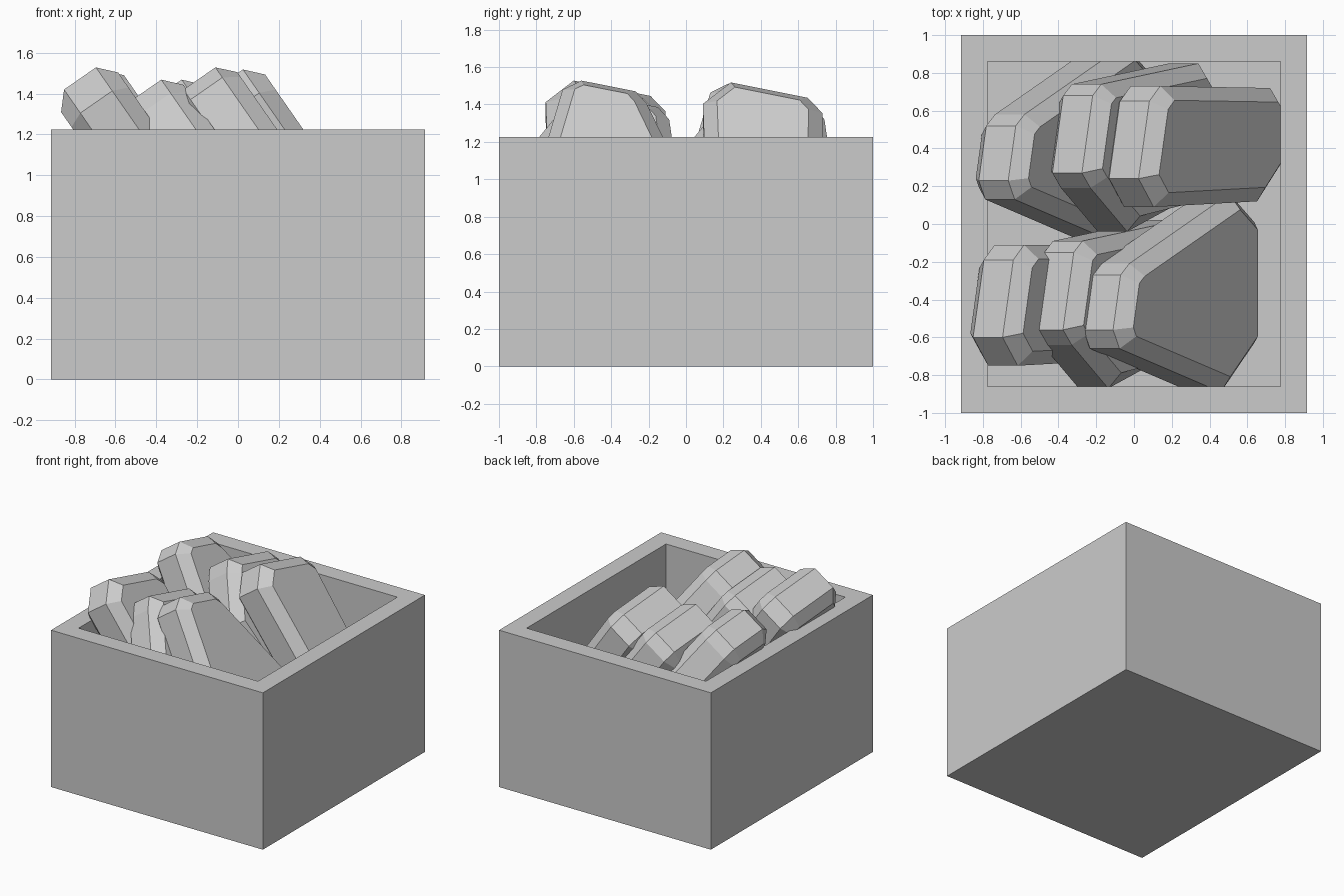
import bpy, bmesh
from mathutils import Vector

if "Cube" in bpy.data.objects:
    bpy.data.objects.remove(bpy.data.objects["Cube"])

def finish(name, bm):
    bmesh.ops.recalc_face_normals(bm, faces=bm.faces[:])
    me = bpy.data.meshes.new(name)
    bm.to_mesh(me)
    bm.free()
    ob = bpy.data.objects.new(name, me)
    bpy.context.collection.objects.link(ob)

# Open crate: four-corner rings from outer base up to the rim and down to the inner floor
bm = bmesh.new()
rings = [[bm.verts.new((sx * x, sy * y, z)) for sx, sy in ((-1, -1), (1, -1), (1, 1), (-1, 1))]
         for x, y, z in ((.915, 1, 0), (.915, 1, 1.225), (.775, .86, 1.225), (.775, .86, .14))]
for a, b in zip(rings, rings[1:]):
    for i in range(4):
        j = (i + 1) % 4
        bm.faces.new((a[i], a[j], b[j], b[i]))
bm.faces.new(rings[0])
bm.faces.new(rings[-1])
finish("crate", bm)

# Leaning slabs: outlines as (sideways y, distance down from the top)
NARROW = [(-.34, .14), (-.19, 0), (.22, .10), (.30, .20), (.29, 1.22),
          (.20, 1.31), (-.12, 1.31), (-.31, 1.10)]
MEDIUM = [(-.24, .08), (-.16, 0), (.25, .10), (.31, .18), (.42, 1.08),
          (.20, 1.30), (-.12, 1.30), (-.32, .90), (-.47, .42)]
WIDE = [(-.23, .06), (-.13, 0), (.16, .07), (.22, .15), (.59, 1.08),
        (.44, 1.31), (-.20, 1.31), (-.46, 1.0)]
DOWN = Vector((.57, 0, -.82)).normalized()
NORMAL = Vector((.82, 0, .57)).normalized()

def slab(name, outline, peak):
    bm = bmesh.new()
    o = Vector(peak)
    front, back = [[bm.verts.new(o + Vector((0, y, 0)) + DOWN * s + NORMAL * n)
                    for y, s in outline] for n in (.08, -.26)]
    caps = [bm.faces.new(front), bm.faces.new(back[::-1])]
    for i in range(len(outline)):
        j = (i + 1) % len(outline)
        bm.faces.new((front[i], back[i], back[j], front[j]))
    # chamfer the rims of both broad faces
    bmesh.ops.bevel(bm, geom=[e for f in caps for e in f.edges], offset=.075,
                    offset_type='OFFSET', segments=1, affect='EDGES')
    finish(name, bm)

for i, (shape, peak) in enumerate([
        (NARROW, (-.70, -.41, 1.525)), (MEDIUM, (-.38, -.40, 1.465)), (WIDE, (-.115, -.43, 1.525)),
        (WIDE, (-.67, .36, 1.51)), (MEDIUM, (-.28, .43, 1.465)), (NARROW, (.02, .43, 1.515))]):
    slab(f"slab_{i + 1}", shape, peak)
